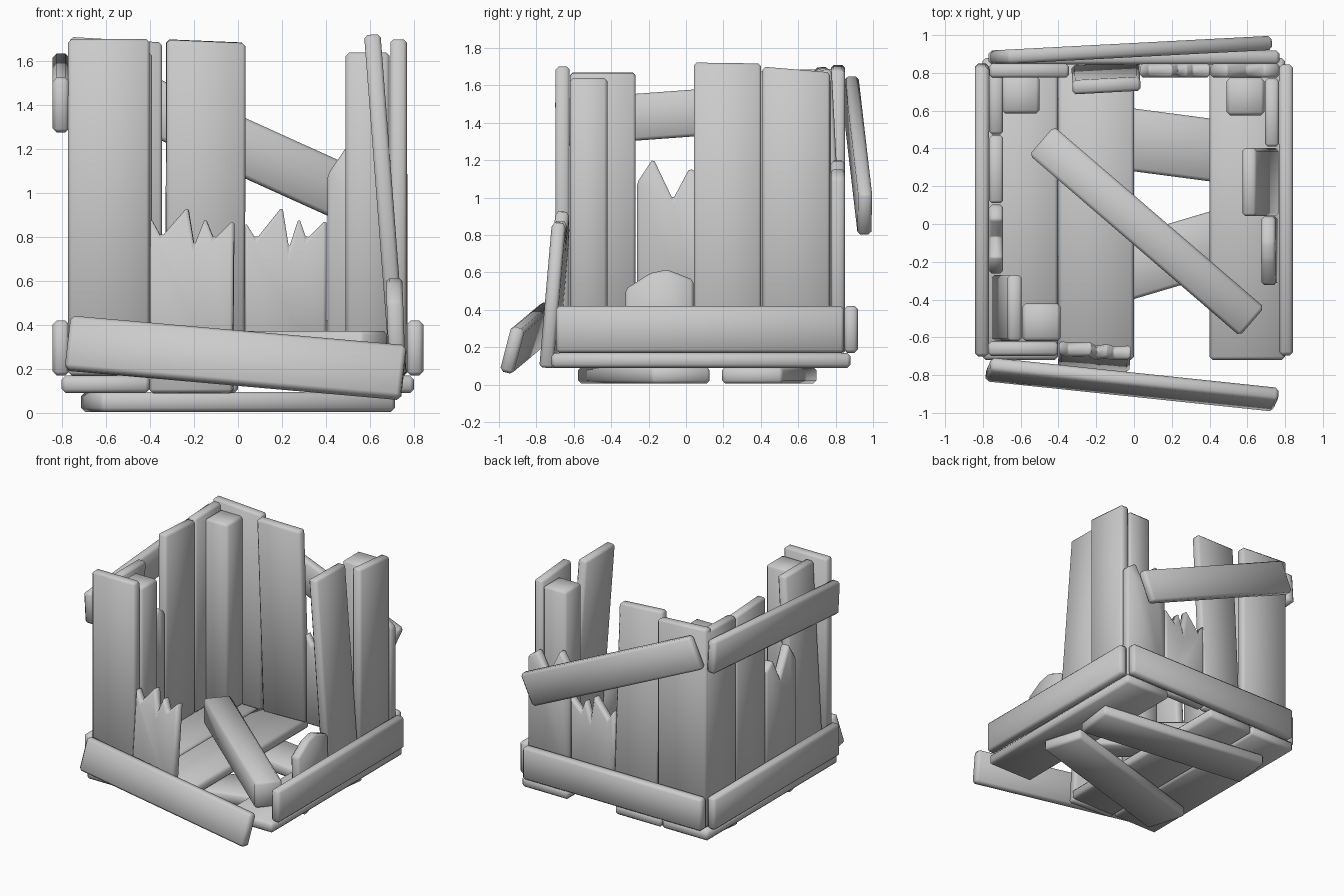
import bpy, bmesh
from math import radians
from mathutils import Matrix, Euler

if "Cube" in bpy.data.objects:
    bpy.data.objects.remove(bpy.data.objects["Cube"])


def prism(name, profile, thick, loc, rot=(0, 0, 0), bevel=0.018):
    """Extrude an x-z profile along y, chamfer it and place it (rot in degrees)."""
    bm = bmesh.new()
    front = [bm.verts.new((x, -thick / 2, z)) for x, z in profile]
    back = [bm.verts.new((x, thick / 2, z)) for x, z in profile]
    bm.faces.new(front)
    bm.faces.new(back[::-1])
    n = len(profile)
    for i in range(n):
        j = (i + 1) % n
        bm.faces.new((front[j], front[i], back[i], back[j]))
    bmesh.ops.recalc_face_normals(bm, faces=bm.faces)
    for f in bm.faces:
        f.smooth = True
    mesh = bpy.data.meshes.new(name)
    bm.to_mesh(mesh)
    bm.free()
    ob = bpy.data.objects.new(name, mesh)
    bpy.context.collection.objects.link(ob)
    ob.matrix_world = (Matrix.Translation(loc) @
                       Euler([radians(a) for a in rot]).to_matrix().to_4x4())
    mod = ob.modifiers.new("chamfer", 'BEVEL')
    mod.width = bevel
    mod.segments = 1
    mod.limit_method = 'ANGLE'
    mod.angle_limit = radians(15)
    return ob


def beam(name, length, height, thick, loc, rot=(0, 0, 0)):
    """Box centred on loc with its length along local x."""
    a, b = length / 2, height / 2
    return prism(name, [(-a, -b), (a, -b), (a, b), (-a, b)], thick, loc, rot)


def plank(name, width, top, foot, rot=(0, 0, 0)):
    """Upright board standing on foot; top = (x, world z) points, left to right."""
    w = width / 2
    pts = [(-w, 0), (w, 0)] + [(x, z - foot[2]) for x, z in reversed(top)]
    return prism(name, pts, 0.075, foot, rot, 0.015)


def slant(width, left, right):
    return [(-width / 2, left), (width / 2, right)]


FLOOR = 0.17

# Skids beneath the floor
beam("skid_back", 1.40, 0.09, 0.33, (0, 0.445, 0.05), (0, 0, -7.5))
beam("skid_front", 1.40, 0.09, 0.33, (0, -0.225, 0.05), (0, 0, 16.5))

# Floor boards, one missing
for i, x in enumerate((-0.602, -0.2, 0.6)):
    beam(f"floor_board_{i + 1}", 1.60, 0.08, 0.40, (x, 0.08, 0.13), (0, 0, 90))

# Corner posts, the fourth has fallen across the floor
for name, x, y in (("back_left", -0.60, 0.685), ("back_right", 0.59, 0.675),
                   ("front_left", -0.49, -0.52)):
    beam("post_" + name, 0.20, 1.47, 0.20, (x, y, FLOOR + 0.735))
beam("post_fallen", 1.47, 0.20, 0.20, (0.068, -0.038, 0.272), (0, 0, -40.7))

# Lower rails
for name, x in (("left", -0.805), ("right", 0.805)):
    beam(f"lower_rail_{name}", 1.54, 0.25, 0.075, (x, 0.075, 0.295), (0, 0, 90))
beam("lower_rail_back", 1.54, 0.25, 0.075, (0, 0.882, 0.295))
beam("lower_rail_front_loose", 1.54, 0.25, 0.075, (-0.01, -0.85, 0.25), (-15, 5, -6))

# Upper rails, both crooked
beam("upper_rail_left", 1.54, 0.25, 0.075, (-0.805, 0.075, 1.455), (0, -4.2, 90))
beam("upper_rail_back_loose", 1.54, 0.25, 0.075, (-0.015, 0.92, 1.225), (0, 24.3, 3))

# Broken top outlines
jag = [(-0.19, 0.89), (-0.14, 0.80), (-0.02, 0.94), (0.01, 0.76),
       (0.06, 0.89), (0.10, 0.79), (0.19, 0.88)]
jag_mirror = [(-x, z) for x, z in reversed(jag)]
jag_flip = [(-0.185, 0.87), (-0.135, 0.79), (-0.015, 0.94), (0.015, 0.75),
            (0.06, 0.89), (0.095, 0.79), (0.185, 0.88)]
fork = [(-0.182, 1.08), (-0.095, 1.21), (0.01, 0.99), (0.10, 1.16), (0.182, 1.10)]
stub = [(-0.182, 0.51), (-0.05, 0.595), (0.04, 0.615), (0.182, 0.56)]

# Front wall
plank("front_plank", 0.37, slant(0.37, 1.70, 1.70), (-0.587, -0.66, FLOOR))
plank("front_plank_broken", 0.38, jag, (-0.212, -0.735, 0.09), (-5, 0, -4))

# Back wall
plank("back_plank_1", 0.42, slant(0.42, 1.71, 1.685), (-0.555, 0.812, FLOOR))
plank("back_plank_2", 0.36, slant(0.36, 1.70, 1.685), (-0.15, 0.812, FLOOR), (3, 0, 3))
plank("back_plank_3_broken", 0.37, jag_flip, (0.217, 0.812, FLOOR))
plank("back_plank_4_broken", 0.364, fork, (0.588, 0.812, FLOOR))

# Left wall
plank("left_plank_1", 0.36, slant(0.36, 1.68, 1.69), (-0.73, 0.655, FLOOR), (0, 0, 90))
plank("left_plank_2", 0.36, slant(0.36, 1.69, 1.67), (-0.73, 0.29, FLOOR), (0, 0, 90))
plank("left_plank_3_broken", 0.364, fork, (-0.73, -0.08, FLOOR), (0, 0, 90))
plank("left_plank_4_leaning", 0.35, slant(0.35, 1.67, 1.67), (-0.715, -0.445, FLOOR), (3.2, 0, 90))

# Right wall
plank("right_plank_1", 0.36, slant(0.36, 1.70, 1.67), (0.73, 0.59, FLOOR), (0, 0, 90))
plank("right_plank_2_leaning", 0.36, slant(0.36, 1.725, 1.72), (0.73, 0.222, FLOOR), (-4.4, 0, 90))
plank("right_plank_3_broken", 0.364, stub, (0.725, -0.142, FLOOR), (-2, 0, 90))
